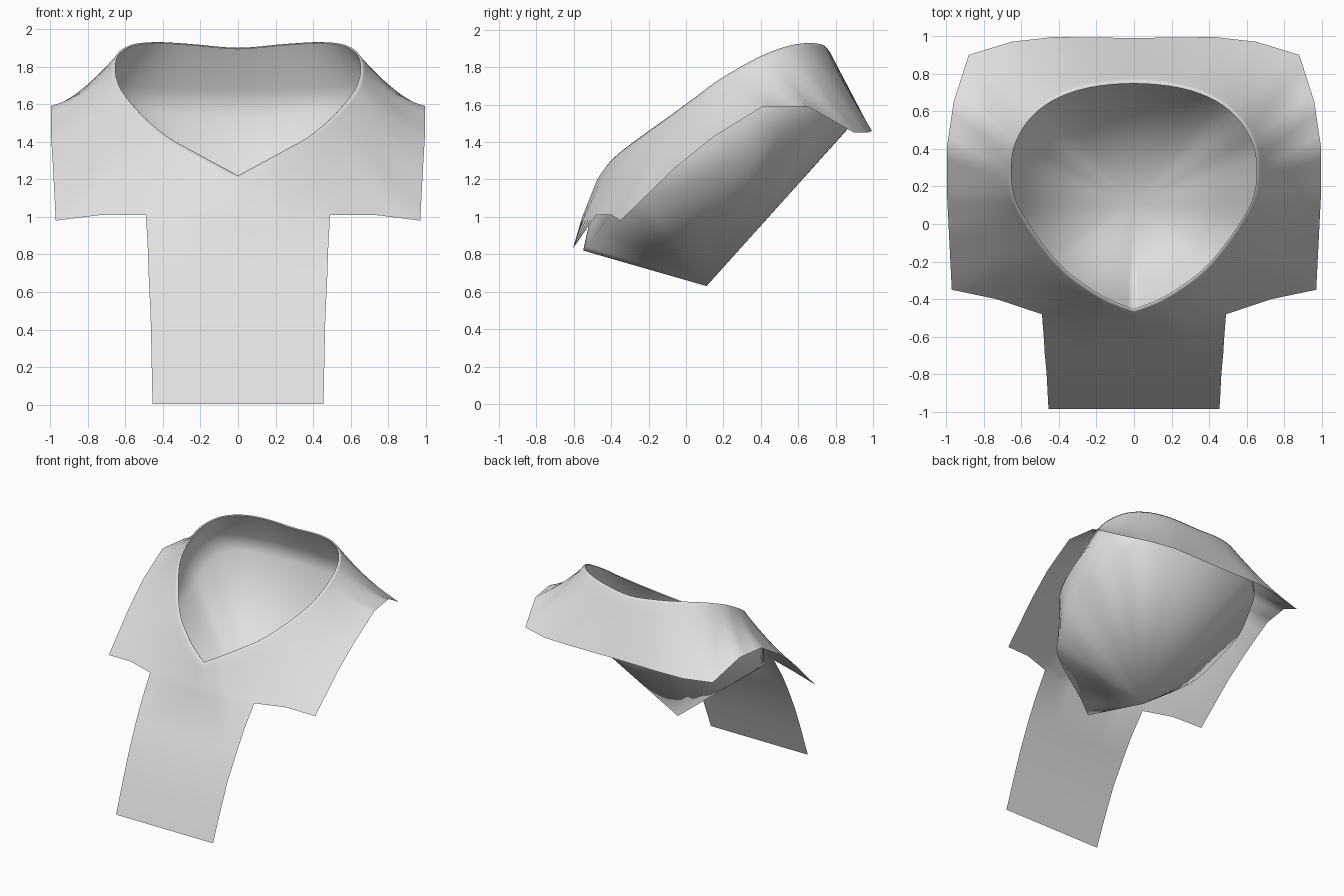
import bpy, bmesh, math
from mathutils import Vector as V

old = bpy.data.objects.get("Cube")
if old:
    bpy.data.objects.remove(old)

grey = bpy.data.materials.new("light grey cloth")
grey.use_nodes = True
grey.diffuse_color = (0.75, 0.75, 0.75, 1)
grey.node_tree.nodes["Principled BSDF"].inputs["Base Color"].default_value = (0.75, 0.75, 0.75, 1)

STEPS = 4  # columns between control points

# Control points of the left half, running from front centre to back centre
RIM = [(0, -.46, 1.22), (.13, -.41, 1.29), (.25, -.34, 1.355), (.38, -.24, 1.43),
       (.5, -.1, 1.53), (.6, .05, 1.64), (.645, .15, 1.715), (.66, .27, 1.79),
       (.645, .41, 1.865), (.57, .55, 1.915), (.44, .66, 1.93), (.25, .73, 1.92), (0, .755, 1.9)]
HEM = [(0, -.555, 1), (.25, -.545, 1), (.49, -.48, 1.01), (.73, -.4, 1.01),
       (.97, -.35, .98), (.985, -.05, 1.27), (.995, .15, 1.43), (.995, .41, 1.59),
       (.96, .65, 1.59), (.88, .9, 1.45), (.65, .97, 1.45), (.43, .995, 1.46), (0, .99, 1.46)]
WAIST = [(0, -.505, 1.02), (.15, -.44, 1.1), (.3, -.37, 1.18), (.46, -.28, 1.25),
         (.6, -.17, 1.34), (.7, -.05, 1.43), (.73, .1, 1.53), (.75, .28, 1.61),
         (.74, .46, 1.67), (.67, .64, 1.7), (.51, .77, 1.69), (.28, .84, 1.68), (0, .86, 1.68)]
BASE = [(0, -.55, .82), (.15, -.48, .91), (.32, -.42, 1), (.47, -.34, 1.06),
        (.58, -.23, 1.1), (.66, -.03, 1.16), (.69, .21, 1.26), (.7, .42, 1.36),
        (.68, .56, 1.48), (.6, .73, 1.55), (.45, .83, 1.55), (.22, .89, 1.53), (0, .91, 1.52)]


def resample(points, smooth):
    """Divide a control line, straight or as a spline with a pointed front."""
    p = [V(q) for q in points]
    after = V((-p[-2].x, p[-2].y, p[-2].z))
    ext = [2 * p[0] - p[1]] + p + [after]
    out = []
    for i in range(1, len(p)):
        a, b, c, d = ext[i - 1:i + 3]
        for s in range(STEPS):
            t = s / STEPS
            if smooth:
                out.append(0.5 * (2 * b + (c - a) * t + (2 * a - 5 * b + 4 * c - d) * t ** 2
                                  + (3 * b - a - 3 * c + d) * t ** 3))
            else:
                out.append(b.lerp(c, t))
    return out + [p[-1]]


def outward(p):
    return V((p.x, p.y - .2, 0)).normalized()


def add_rows(bm, rows):
    """Skin neighbouring rows of points with quads."""
    grid = [[bm.verts.new(p) for p in row] for row in rows]
    for r, s in zip(grid, grid[1:]):
        for i in range(len(r) - 1):
            bm.faces.new((r[i], r[i + 1], s[i + 1], s[i]))
    return grid


def finish(bm, name):
    """Mirror the half, then shade it smooth."""
    bmesh.ops.remove_doubles(bm, verts=bm.verts, dist=.0005)
    bmesh.ops.recalc_face_normals(bm, faces=bm.faces)
    mesh = bpy.data.meshes.new(name)
    bm.to_mesh(mesh)
    bm.free()
    mesh.materials.append(grey)
    ob = bpy.data.objects.new(name, mesh)
    bpy.context.collection.objects.link(ob)
    mirror = ob.modifiers.new("mirror", "MIRROR")
    mirror.merge_threshold = .002
    bpy.ops.object.select_all(action="DESELECT")
    ob.select_set(True)
    bpy.context.view_layer.objects.active = ob
    bpy.ops.object.modifier_apply(modifier=mirror.name)
    bpy.ops.object.shade_smooth_by_angle(angle=math.pi)


rim, hem = resample(RIM, True), resample(HEM, False)
waist, base = resample(WAIST, True), resample(BASE, True)
inner = [p - outward(p) * .008 - V((0, 0, .006)) for p in rim]
outer = [p + outward(p) * .014 - V((0, 0, .018)) for p in rim]

# Mantle: rounded lip, then a gently sagging sheet down to the hem
rows = [inner, rim, outer]
for k in range(1, 7):
    t = k / 6
    row = []
    for o, h in zip(outer, hem):
        sag = .09 * t * (1 - t) * min(1, abs(h.x))
        row.append(o.lerp(h, t) - V((0, 0, sag)))
    rows.append(row)
bm = bmesh.new()
add_rows(bm, rows)

# Front panel: continues the hem downward
front = hem[:2 * STEPS + 1]
panel = [front]
for y, z, half in [(-.605, .83, .48), (-.69, .68, .475), (-.8, .47, .465),
                   (-.895, .24, .46), (-.985, .005, .455)]:
    panel.append([V((half * i / (len(front) - 1), y, z)) for i in range(len(front))])
add_rows(bm, panel)
finish(bm, "mantle")

# Lining: inner wall from the lip, closed below by a fan to one low point
bm = bmesh.new()
edge = add_rows(bm, [inner, waist, base])[-1]
low = bm.verts.new((0, .11, .63))
for a, b in zip(edge, edge[1:]):
    bm.faces.new((a, b, low))
finish(bm, "inner_lining")
